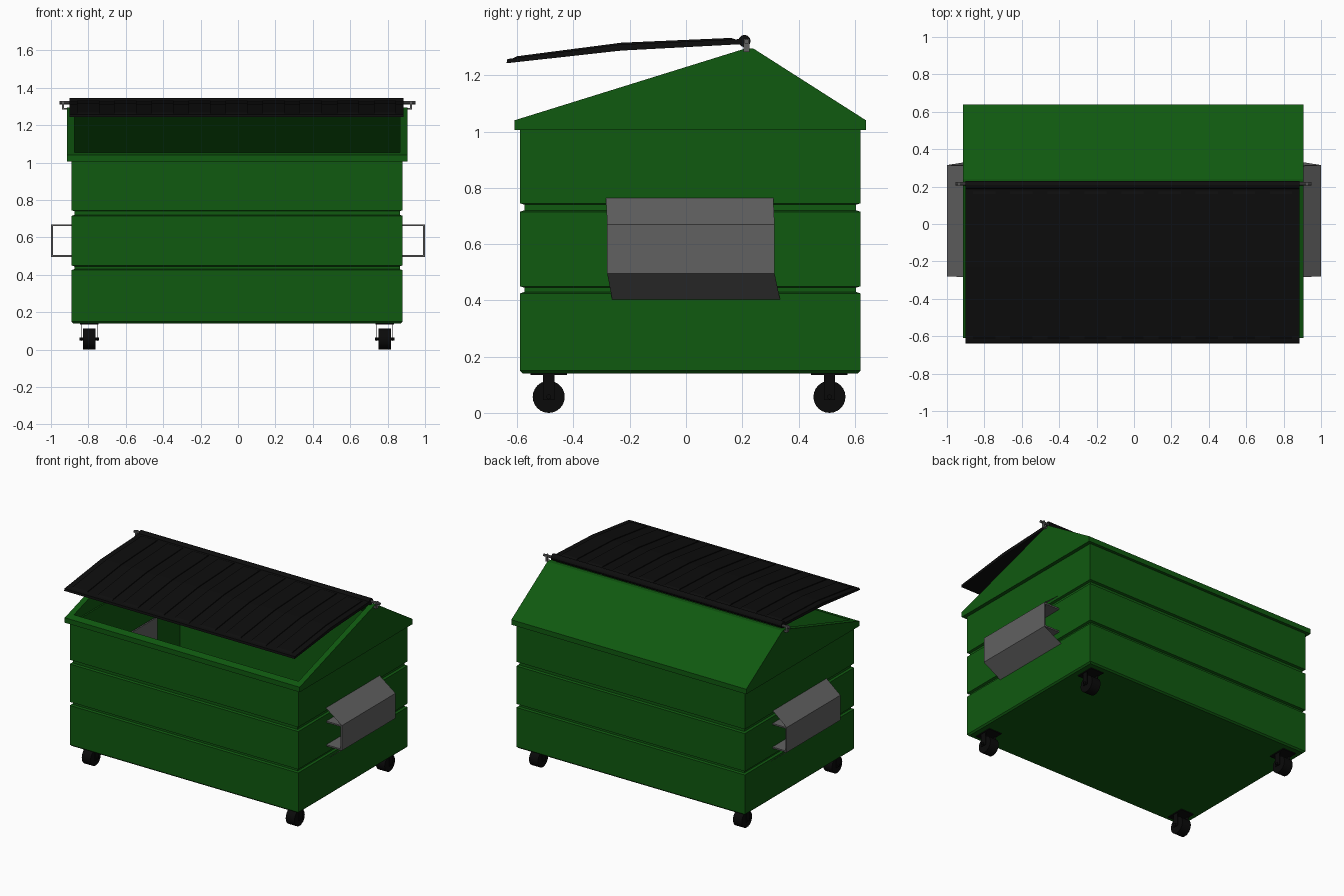
import bpy, bmesh, math
from mathutils import Vector

if "Cube" in bpy.data.objects:
    bpy.data.objects.remove(bpy.data.objects["Cube"])


def material(name, r, g, b):
    m = bpy.data.materials.new(name)
    m.use_nodes = True
    m.diffuse_color = (r, g, b, 1)
    m.node_tree.nodes["Principled BSDF"].inputs["Base Color"].default_value = (r, g, b, 1)
    return m


GREEN = material("dark green paint", 0.005, 0.1, 0.005)
GREY = material("grey steel", 0.12, 0.12, 0.12)
LID = material("black plastic", 0.004, 0.004, 0.004)
RUBBER = material("black rubber", 0.003, 0.003, 0.003)
CX = -0.005  # middle of the bin


def finish(name, bm, mat, closed=True):
    if closed:
        bmesh.ops.recalc_face_normals(bm, faces=bm.faces)
    mesh = bpy.data.meshes.new(name)
    bm.to_mesh(mesh)
    bm.free()
    mesh.materials.append(mat)
    ob = bpy.data.objects.new(name, mesh)
    bpy.context.collection.objects.link(ob)
    return ob


def prism(name, profile, x0, x1, mat):
    """Extrude a (y, z) outline along x."""
    bm = bmesh.new()
    a = [bm.verts.new((x0, y, z)) for y, z in profile]
    b = [bm.verts.new((x1, y, z)) for y, z in profile]
    bm.faces.new(a)
    bm.faces.new(b[::-1])
    for i in range(len(a)):
        j = (i + 1) % len(a)
        bm.faces.new((a[i], a[j], b[j], b[i]))
    return finish(name, bm, mat)


def box(name, x0, x1, y0, y1, z0, z1, mat):
    return prism(name, [(y0, z0), (y1, z0), (y1, z1), (y0, z1)], x0, x1, mat)


def cylinder(name, x0, x1, y, z, r, sides, mat):
    ring = [(y + r * math.cos(2 * math.pi * i / sides),
             z + r * math.sin(2 * math.pi * i / sides)) for i in range(sides)]
    ob = prism(name, ring, x0, x1, mat)
    bpy.context.view_layer.objects.active = ob
    ob.select_set(True)
    bpy.ops.object.shade_smooth_by_angle()
    ob.select_set(False)
    return ob


# Hollow body: rectangular rings lofted up the outside and down the inside
levels = [(0.01, 0.14), (0, 0.15)]
for low, high in ((0.425, 0.45), (0.715, 0.745)):
    levels += [(0, low), (0.015, low + 0.005), (0.015, high - 0.005), (0, high)]
levels += [(0, 1.01), (0.025, 1.01), (0.025, 0.16)]
bm = bmesh.new()
rings = []
for inset, z in levels:
    w, f, k = 0.885 - inset, -0.59 + inset, 0.62 - inset
    rings.append([bm.verts.new((CX + x, y, z))
                  for x, y in ((-w, f), (w, f), (w, k), (-w, k))])
for lower, upper in zip(rings, rings[1:]):
    for i in range(4):
        j = (i + 1) % 4
        bm.faces.new((lower[i], lower[j], upper[j], upper[i]))
bm.faces.new(rings[0][::-1])
bm.faces.new(rings[-1])
finish("body", bm, GREEN)

# Gabled hood: two ends, closed back slope, front rail, ridge rail
gable = [(-0.61, 1.005), (-0.61, 1.04), (0.21, 1.295), (0.24, 1.295), (0.64, 1.04), (0.64, 1.005)]
for side, name in ((-1, "right"), (1, "left")):
    prism(name + "_gable", gable, CX + side * 0.91, CX + side * 0.87, GREEN)
prism("back_slope", [(0.64, 1.005), (0.64, 1.04), (0.24, 1.295), (0.21, 1.295),
                     (0.21, 1.27), (0.595, 1.02), (0.595, 1.005)], CX - 0.87, CX + 0.87, GREEN)
prism("front_rail", [(-0.61, 1.005), (-0.61, 1.04), (-0.565, 1.054), (-0.565, 1.005)],
      CX - 0.87, CX + 0.87, GREEN)

# Raised lid, bent across the middle, with shallow ribs
LX0, LX1 = -0.9, 0.885
prism("lid", [(0.22, 1.312), (0.22, 1.33), (-0.23, 1.31), (-0.635, 1.258),
              (-0.638, 1.243), (-0.23, 1.288)], LX0, LX1, LID)
RIBS = 9
pitch = (LX1 - LX0) / RIBS
for i in range(RIBS):
    x = LX0 + pitch * i
    prism("lid_rib", [(0.18, 1.326), (0.16, 1.333), (-0.23, 1.316), (-0.6, 1.268),
                      (-0.62, 1.258), (-0.23, 1.305)], x + 0.04, x + pitch - 0.04, LID)
cylinder("lid_hinge_sleeve", LX0, LX1, 0.208, 1.322, 0.022, 12, LID)

# Hinge rod and its end brackets
cylinder("hinge_rod", -0.955, 0.95, 0.215, 1.32, 0.009, 10, GREY)
for side, name in ((-1, "right"), (1, "left")):
    xs = sorted((CX + side * 0.925, CX + side * 0.935))
    box(name + "_hinge_tab", *xs, 0.205, 0.225, 1.285, 1.33, GREY)
    xs = sorted((CX + side * 0.89, CX + side * 0.935))
    box(name + "_hinge_foot", *xs, 0.205, 0.225, 1.283, 1.292, GREY)

# Fork pockets: open channel, flared sheet-metal braces, inner backing plate
for side, name in ((-1, "right"), (1, "left")):
    for part, xa, xb, z0, z1 in (("outer", 0.99, 1.0, 0.495, 0.67),
                                 ("top", 0.865, 1.0, 0.66, 0.67),
                                 ("bottom", 0.865, 1.0, 0.495, 0.505),
                                 ("backing", 0.845, 0.855, 0.495, 0.71)):
        xs = sorted((side * xa, side * xb))
        box(f"{name}_pocket_{part}", *xs, -0.28, 0.315, z0, z1, GREY)
    for part, z_out, z_in, y0, y1 in (("upper", 0.67, 0.768, -0.285, 0.31),
                                      ("lower", 0.495, 0.4, -0.262, 0.335)):
        bm = bmesh.new()
        corners = [(1.0, -0.28, z_out), (1.0, 0.315, z_out), (0.875, y1, z_in), (0.875, y0, z_in)]
        face = bm.faces.new([bm.verts.new((side * x, y, z)) for x, y, z in corners])
        face.normal_update()
        if face.normal.x * side < 0:
            face.normal_flip()
        finish(f"{name}_pocket_{part}_brace", bm, GREY, closed=False)

# Casters
for x in (CX - 0.79, CX + 0.79):
    for y in (-0.488, 0.51):
        cylinder("caster_wheel", x - 0.034, x + 0.034, y, 0.057, 0.057, 24, RUBBER)
        cylinder("caster_axle", x - 0.052, x + 0.052, y, 0.057, 0.009, 8, RUBBER)
        box("caster_plate", x - 0.05, x + 0.05, y - 0.065, y + 0.065, 0.134, 0.142, RUBBER)
        for s in (-1, 1):
            xs = sorted((x + s * 0.041, x + s * 0.045))
            box("caster_fork", *xs, y - 0.02, y + 0.02, 0.045, 0.136, RUBBER)
